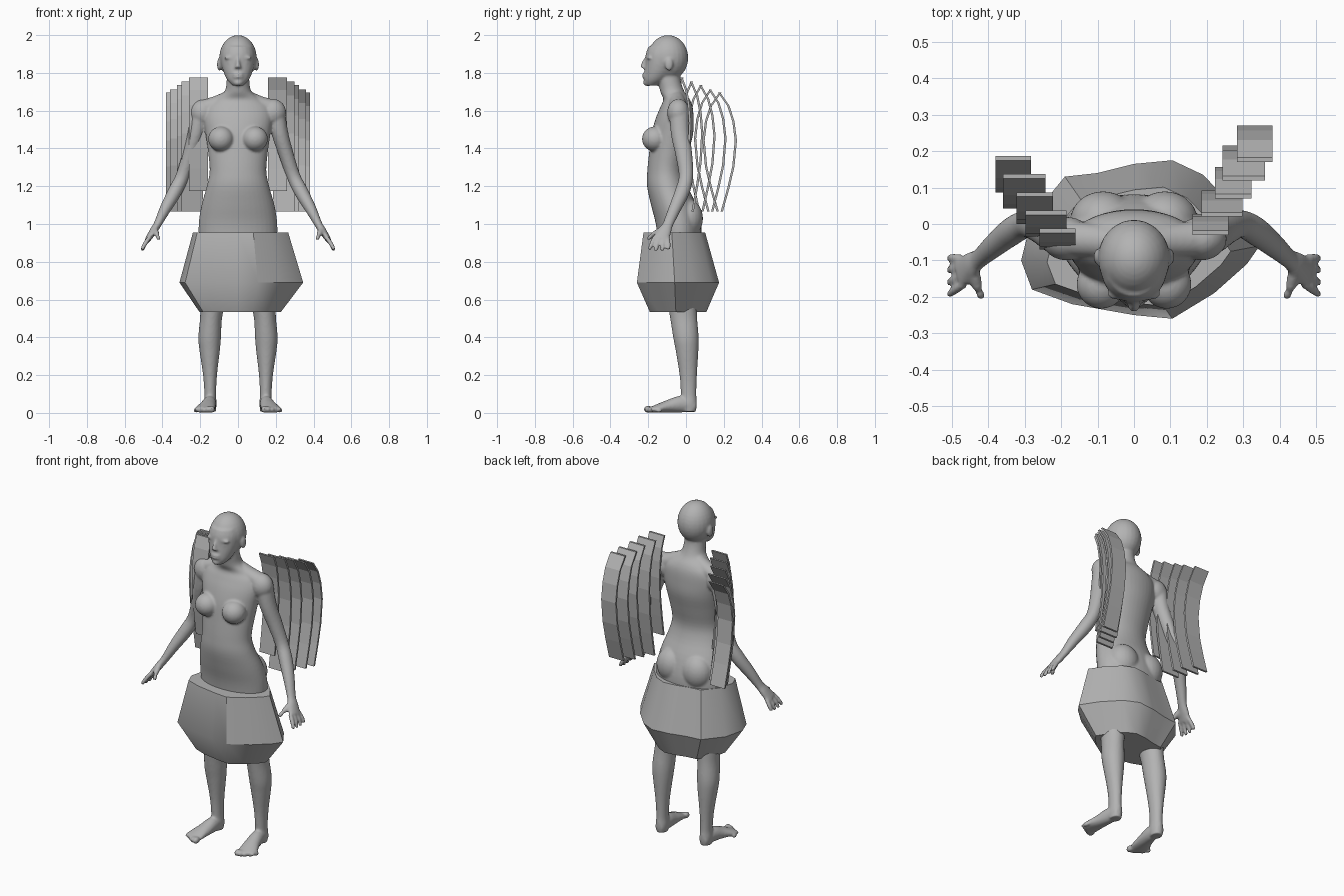
import bpy, bmesh, math
from mathutils import Vector, Matrix

grey = bpy.data.materials.new("plain grey")
grey.diffuse_color = (0.45, 0.45, 0.45, 1)


def finish(bm, name):
    bmesh.ops.recalc_face_normals(bm, faces=bm.faces)
    mesh = bpy.data.meshes.new(name)
    bm.to_mesh(mesh)
    bm.free()
    mesh.materials.append(grey)
    ob = bpy.data.objects.new(name, mesh)
    bpy.context.collection.objects.link(ob)
    return ob


def smooth_path(rows, steps=4):
    """Catmull-Rom interpolation through section rows."""
    rows = [Vector(r) for r in rows]
    pts = [rows[0]] + rows + [rows[-1]]
    out = []
    for a, b, c, d in zip(pts, pts[1:], pts[2:], pts[3:]):
        for k in range(steps):
            t = k / steps
            out.append(0.5 * (2 * b + (c - a) * t + (2 * a - 5 * b + 4 * c - d) * t ** 2
                              + (3 * b - a - 3 * c + d) * t ** 3))
    return out + [rows[-1]]


def loft(bm, rows, sides=(1,), flat=False, n=24):
    """Closed tube through elliptical sections (x, y, z, half width, half depth)."""
    path = smooth_path(rows)
    for s in sides:
        centres = [Vector((r[0] * s, r[1], r[2])) for r in path]
        rings = []
        for i, (c, r) in enumerate(zip(centres, path)):
            t = (centres[min(i + 1, len(path) - 1)] - centres[max(i - 1, 0)]).normalized()
            if flat:
                t = Vector((0, 0, 1))
            ref = Vector((0, 1, 0)) if abs(t.y) < 0.75 else Vector((0, 0, 1))
            u = ref.cross(t).normalized()
            v = t.cross(u)
            rings.append([bm.verts.new(c + u * r[3] * math.cos(a) + v * r[4] * math.sin(a))
                          for a in (2 * math.pi * k / n for k in range(n))])
        for p, q in zip(rings, rings[1:]):
            for k in range(n):
                bm.faces.new((p[k], p[(k + 1) % n], q[(k + 1) % n], q[k]))
        bm.faces.new(rings[0])
        bm.faces.new(rings[-1])


def blob(bm, c, r, sides=(1,)):
    """Ellipsoid."""
    for s in sides:
        m = Matrix.Translation((c[0] * s, c[1], c[2])) @ Matrix.Diagonal((*r, 1))
        bmesh.ops.create_uvsphere(bm, u_segments=24, v_segments=16, radius=1, matrix=m)


both = (1, -1)
bm = bmesh.new()

# Torso and neck
loft(bm, [(0, -.04, .80, .19, .12), (0, -.035, .90, .205, .115), (0, -.04, 1.0, .208, .12),
          (0, -.065, 1.1, .193, .12), (0, -.098, 1.2, .165, .108), (0, -.105, 1.28, .15, .1),
          (0, -.09, 1.38, .158, .105), (0, -.072, 1.48, .172, .11), (0, -.06, 1.56, .182, .1),
          (0, -.05, 1.62, .17, .085), (0, -.05, 1.66, .125, .07), (0, -.072, 1.70, .072, .064),
          (0, -.088, 1.76, .06, .06), (0, -.09, 1.82, .058, .06)], flat=True, n=40)
blob(bm, (.09, -.165, 1.45), (.068, .068, .066), both)
blob(bm, (.085, .01, 1.03), (.09, .08, .1), both)

# Shoulders
loft(bm, [(.03, -.055, 1.675, .04, .04), (.11, -.045, 1.64, .04, .045),
          (.18, -.04, 1.61, .05, .05)], both)
blob(bm, (.185, -.04, 1.59), (.07, .06, .072), both)

# Arms and palms
loft(bm, [(.2, -.035, 1.59, .05, .053), (.222, -.03, 1.48, .044, .05),
          (.258, -.01, 1.36, .039, .044), (.295, 0, 1.25, .036, .038),
          (.335, -.02, 1.17, .037, .039), (.385, -.06, 1.08, .03, .033),
          (.425, -.095, 1.0, .021, .028), (.447, -.112, .965, .02, .036),
          (.477, -.135, .918, .015, .044)], both)

# Fingers and thumbs
for k in (-1.5, -.5, .5, 1.5):
    drop = .006 * abs(k)
    loft(bm, [(.468, -.132 + k * .023, .93, .012, .012),
              (.494, -.138 + k * .03, .892, .012, .012),
              (.508, -.144 + k * .034, .855 + drop, .009, .009)], both, n=12)
loft(bm, [(.44, -.115, .975, .016, .016), (.432, -.165, .95, .015, .015),
          (.418, -.203, .92, .01, .01)], both, n=12)

# Legs
loft(bm, [(.11, -.04, .92, .095, .11), (.115, -.04, .75, .085, .1), (.135, -.02, .58, .066, .078),
          (.143, -.012, .5, .058, .071), (.15, 0, .4, .06, .067), (.15, .006, .33, .054, .06),
          (.148, .012, .2, .037, .046), (.147, .014, .1, .031, .041),
          (.147, .015, .05, .034, .043), (.147, .015, .006, .03, .038)], both)

# Feet and toes
loft(bm, [(.147, .05, .03, .026, .026), (.15, -.02, .046, .036, .044),
          (.16, -.09, .036, .043, .034), (.174, -.15, .024, .053, .022),
          (.18, -.188, .016, .052, .014)], both)
for i in range(5):
    r = .019 - .0015 * i
    blob(bm, (.138 + .0215 * i, -.2 + .0035 * i * i, r), (r * .8, r * 1.3, r), both)

# Head and face
blob(bm, (0, -.095, 1.88), (.099, .107, .12))
loft(bm, [(0, -.185, 1.732, .028, .028), (0, -.165, 1.76, .055, .058), (0, -.145, 1.80, .075, .076),
          (0, -.13, 1.85, .088, .086), (0, -.12, 1.90, .09, .093), (0, -.11, 1.94, .08, .088)],
     flat=True)
blob(bm, (0, -.205, 1.748), (.026, .022, .018))
loft(bm, [(0, -.208, 1.88, .009, .01), (0, -.222, 1.85, .01, .014), (0, -.23, 1.826, .018, .014)])
for z in (1.779, 1.793):
    blob(bm, (0, -.218, z), (.028, .014, .008))
blob(bm, (.04, -.192, 1.88), (.034, .018, .01), both)
blob(bm, (.037, -.192, 1.857), (.019, .015, .009), both)
blob(bm, (.1, -.09, 1.845), (.011, .022, .034), both)

# Fuse the figure into one smooth skin
body = finish(bm, "body")
fuse = body.modifiers.new("fuse", 'REMESH')
fuse.mode = 'VOXEL'
fuse.voxel_size = .007
fuse.use_smooth_shade = True
soften = body.modifiers.new("soften", 'SMOOTH')
soften.factor = .5
soften.iterations = 4

# Faceted skirt: uneven outline at the widest level, drawn in above and below
outline = [(.345, -.06), (.31, -.11), (.22, -.19), (.105, -.26), (0, -.25), (-.17, -.22),
           (-.28, -.18), (-.31, -.1), (-.28, .02), (-.19, .13), (-.1, .14), (0, .165),
           (.105, .175), (.19, .135), (.28, .04)]
bm = bmesh.new()
levels = [(.535, .66, .69, -.04), (.69, 1, 1, -.04), (.955, .77, .75, -.06)]
rings = [[bm.verts.new((x * sx, cy + (y + .04) * sy, z)) for x, y in outline]
         for z, sx, sy, cy in levels]
for p, q in zip(rings, rings[1:]):
    for k in range(len(p)):
        j = (k + 1) % len(p)
        bm.faces.new((p[k], p[j], q[j], q[k]))
bm.faces.new(rings[0])
bm.faces.new(rings[-1])
skirt = finish(bm, "skirt")
bpy.context.view_layer.objects.active = skirt
skirt.select_set(True)
bpy.ops.object.shade_smooth_by_angle(angle=math.radians(35))

# Wing slats: bent strips, bowed backward on one side and forward on the other
bend = [(0, 0), (.11, .55), (.24, .85), (.4, 1), (.62, .85), (.8, .55), (1, .15)]
tops = [1.775, 1.755, 1.735, 1.712, 1.695]
spans = [(.16, .26), (.185, .298), (.222, .322), (.243, .36), (.283, .38)]
bows = [.045, .06, .075, .083, .088]
for side, label in ((1, "right"), (-1, "left")):
    for i, (top, (x0, x1), bow) in enumerate(zip(tops, spans, bows)):
        bottom = 1.175 if i == 0 else 1.065
        y0 = -.03 + .05 * i + (.005 if side < 0 else 0)
        bm = bmesh.new()
        rows = []
        for t, f in bend:
            y, z = y0 + side * bow * f, top + (bottom - top) * t
            rows.append([bm.verts.new((side * x, y + d, z))
                         for x, d in ((x0, 0), (x1, 0), (x1, .012), (x0, .012))])
        for p, q in zip(rows, rows[1:]):
            for k in range(4):
                bm.faces.new((p[k], p[(k + 1) % 4], q[(k + 1) % 4], q[k]))
        bm.faces.new(rows[0])
        bm.faces.new(rows[-1])
        finish(bm, f"{label}_wing_slat_{i + 1}")
